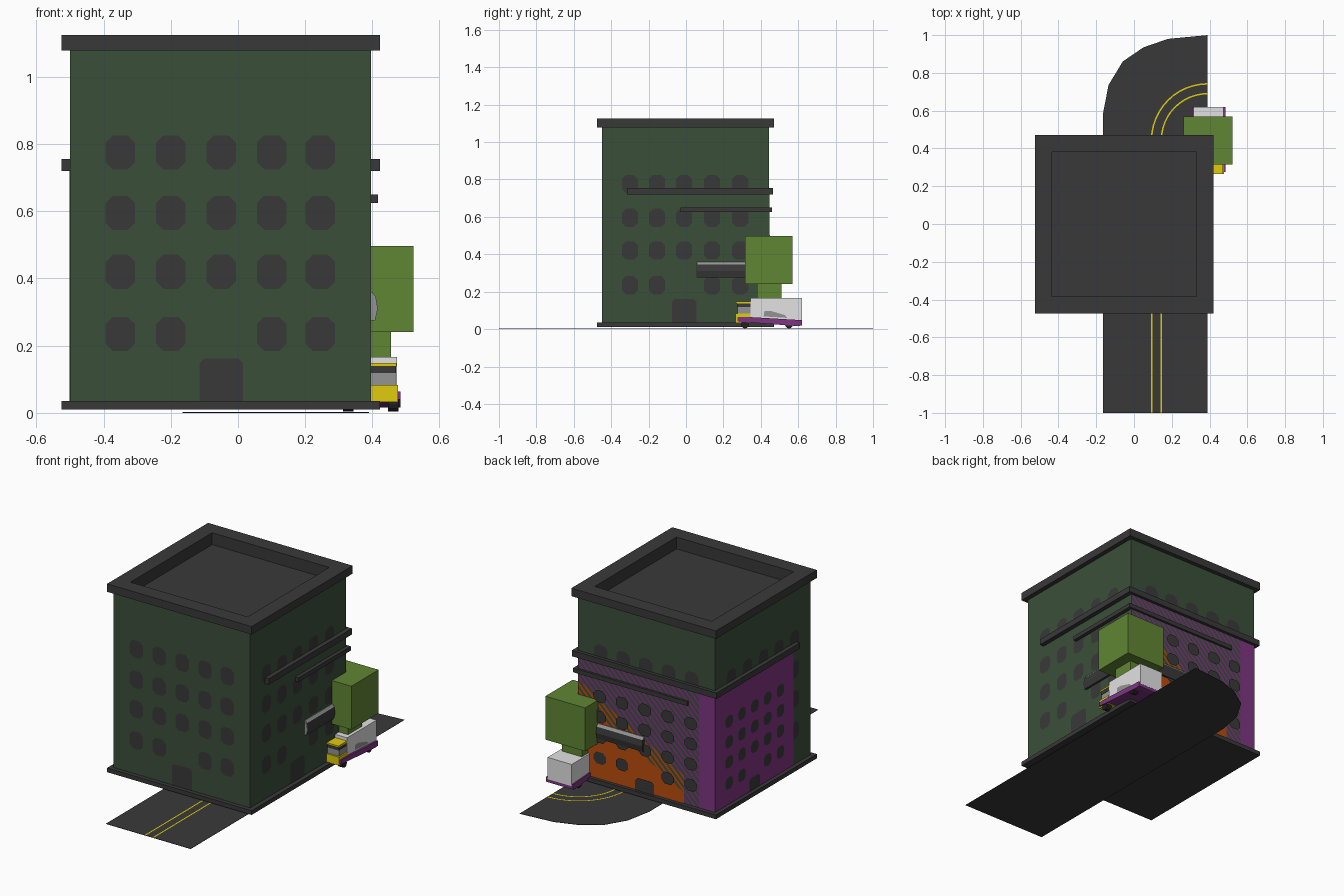
import bpy, bmesh, math
from mathutils import Vector

if "Cube" in bpy.data.objects:
    bpy.data.objects.remove(bpy.data.objects["Cube"])


def mat(name, r, g, b):
    m = bpy.data.materials.new(name)
    lin = [(c / 255 / 12.92) if c < 11 else ((c / 255 + 0.055) / 1.055) ** 2.4 for c in (r, g, b)]
    m.diffuse_color = (*lin, 1)
    m.use_nodes = True
    m.node_tree.nodes["Principled BSDF"].inputs["Base Color"].default_value = m.diffuse_color
    return m


DARK = mat("charcoal", 57, 57, 57)
GREEN = mat("wall_green", 59, 79, 58)
PURPLE = mat("purple", 126, 53, 130)
ORANGE = mat("orange", 186, 76, 14)
LEAF = mat("leaf_green", 96, 134, 52)
YELLOW = mat("yellow", 224, 204, 14)
LIGHT = mat("light_grey", 226, 226, 226)
GREY = mat("mid_grey", 148, 148, 148)
BLACK = mat("black", 32, 32, 32)


def finish(bm, name, material):
    me = bpy.data.meshes.new(name)
    bm.to_mesh(me)
    bm.free()
    me.materials.append(material)
    ob = bpy.data.objects.new(name, me)
    bpy.context.collection.objects.link(ob)
    return ob


def box(name, x0, x1, y0, y1, z0, z1, material, move=None):
    bm = bmesh.new()
    bmesh.ops.create_cube(bm, size=1)
    for v in bm.verts:
        v.co = Vector(((x0, x1)[v.co.x > 0], (y0, y1)[v.co.y > 0], (z0, z1)[v.co.z > 0]))
        if move:
            v.co = move(v.co)
    return finish(bm, name, material)


def flat(name, points, material, direction=(0, 0, 1)):
    bm = bmesh.new()
    f = bm.faces.new([bm.verts.new(p) for p in points])
    f.normal_update()
    if f.normal.dot(Vector(direction)) < 0:
        f.normal_flip()
    return finish(bm, name, material)


def prism(name, profile, a, b, place, material):
    """Extrude a 2D profile from a to b; place(u, v, t) gives the position."""
    bm = bmesh.new()
    f = bm.faces.new([bm.verts.new(place(u, v, a)) for u, v in profile])
    ext = bmesh.ops.extrude_face_region(bm, geom=[f])["geom"]
    shift = Vector(place(0, 0, b)) - Vector(place(0, 0, a))
    bmesh.ops.translate(bm, verts=[e for e in ext if isinstance(e, bmesh.types.BMVert)], vec=shift)
    bmesh.ops.recalc_face_normals(bm, faces=bm.faces)
    return finish(bm, name, material)


def windows(name, axis, sign, pos, cols, rows, w, h, door=None):
    """Chamfered openings on one wall, plus a door in place of the middle low window."""
    bm = bmesh.new()
    n = Vector((sign, 0, 0)) if axis == "x" else Vector((0, sign, 0))

    def face(pts):
        vs = [bm.verts.new((pos, u, z) if axis == "x" else (u, pos, z)) for u, z in pts]
        f = bm.faces.new(vs)
        f.normal_update()
        if f.normal.dot(n) < 0:
            f.normal_flip()

    for i, z in enumerate(rows):
        for j, u in enumerate(cols):
            if door and i == 0 and j == 2:
                continue
            a, b, c = w / 2, h / 2, w * 0.25
            face([(u - a, z - b + c), (u - a + c, z - b), (u + a - c, z - b), (u + a, z - b + c),
                  (u + a, z + b - c), (u + a - c, z + b), (u - a + c, z + b), (u - a, z + b - c)])
    if door:
        u, a, top = cols[2], door[0] / 2, door[1]
        face([(u - a, 0.034), (u + a, 0.034), (u + a, top - 0.015), (u + a - 0.015, top),
              (u - a + 0.015, top), (u - a, top - 0.015)])
    finish(bm, name, DARK)


# Roads with yellow lane lines
box("straight_road", -0.165, 0.39, -1.0, 0.445, 0.0, 0.002, DARK)
curve = [(0.39, 0.445), (0.39, 1.0), (0.18, 0.98), (0.05, 0.935), (-0.06, 0.86),
         (-0.135, 0.735), (-0.165, 0.58), (-0.165, 0.445)]
prism("curved_road", curve, 0.0, 0.002, lambda u, v, t: (u, v, t), DARK)
for x in (0.093, 0.145):
    flat("road_line", [(x - 0.004, -1, 0.003), (x + 0.004, -1, 0.003),
                       (x + 0.004, 0.445, 0.003), (x - 0.004, 0.445, 0.003)], YELLOW)
for r in (0.245, 0.297):
    ang = [math.pi / 2 * (1 + k / 12) for k in range(13)]
    arc = [(0.39 + (r + s) * math.cos(a), 0.445 + (r + s) * math.sin(a), 0.003)
           for s, seq in ((-0.004, ang), (0.004, ang[::-1])) for a in seq]
    flat("curve_line", arc, YELLOW)

# Tall green block with base and recessed roof
box("tall_block", -0.5, 0.395, -0.45, 0.445, 0.03, 1.03, GREEN)
for nm, y in (("front", -0.45), ("back", 0.445)):
    flat(nm + "_upper_wall", [(-0.5, y, 1.03), (0.395, y, 1.03), (0.395, y, 1.08), (-0.5, y, 1.08)],
         GREEN, (0, y, 0))
for nm, x in (("left", -0.5), ("right", 0.395)):
    flat(nm + "_upper_wall", [(x, -0.45, 1.03), (x, 0.445, 1.03), (x, 0.445, 1.08), (x, -0.45, 1.08)],
         GREEN, (x, 0, 0))
box("block_base", -0.525, 0.422, -0.475, 0.47, 0.01, 0.035, DARK)
bm = bmesh.new()
bmesh.ops.create_cube(bm, size=1)
for v in bm.verts:
    v.co = Vector(((-0.525, 0.422)[v.co.x > 0], (-0.475, 0.47)[v.co.y > 0], (1.078, 1.125)[v.co.z > 0]))
top = max(bm.faces, key=lambda f: f.calc_center_median().z)
bmesh.ops.inset_region(bm, faces=[top], thickness=0.09, use_even_offset=True)
rim = bmesh.ops.extrude_face_region(bm, geom=[top])["geom"]
bmesh.ops.translate(bm, verts=[e for e in rim if isinstance(e, bmesh.types.BMVert)], vec=(0, 0, -0.07))
under = [f for f in bm.faces if f == top or abs(f.calc_center_median().z - 1.078) < 1e-4]
if under:
    bmesh.ops.delete(bm, geom=under, context="FACES_ONLY")
finish(bm, "tall_roof", DARK)
for nm, a in (("front", (-0.525, 0.422, -0.475, -0.445)), ("back", (-0.525, 0.422, 0.44, 0.47)),
              ("left", (-0.525, -0.495, -0.475, 0.47)), ("right", (0.39, 0.422, -0.475, 0.47))):
    x0, x1, y0, y1 = a
    flat(nm + "_eave", [(x0, y0, 1.078), (x1, y0, 1.078), (x1, y1, 1.078), (x0, y1, 1.078)],
         DARK, (0, 0, -1))

xs = [-0.35, -0.20, -0.05, 0.10, 0.245]
ys = [-0.30, -0.155, -0.01, 0.14, 0.29]
zs = [0.235, 0.42, 0.595, 0.775]
D = (0.13, 0.162)
windows("front_windows", "y", -1, -0.4515, xs, zs, 0.088, 0.102, D)
windows("right_windows", "x", 1, 0.3965, ys, zs, 0.086, 0.098, D)
windows("left_windows", "x", -1, -0.501, ys, zs, 0.086, 0.098, D)
windows("back_windows", "y", 1, 0.446, xs, zs, 0.088, 0.102, D)

# Middle purple block sharing the back and side walls
box("middle_block", -0.502, 0.394, -0.29, 0.447, 0.034, 0.72, PURPLE)
box("middle_roof", -0.525, 0.422, -0.315, 0.465, 0.72, 0.755, DARK)
low = [0.16, 0.285, 0.405, 0.525]
windows("middle_left_windows", "x", -1, -0.5035, [-0.165, -0.045, 0.075, 0.195, 0.315], low,
        0.068, 0.07, (0.1, 0.11))
windows("middle_back_windows", "y", 1, 0.4565, xs, low, 0.08, 0.07, (0.12, 0.11))

# Green diagonal stripes on the shared back wall
bm = bmesh.new()
bm.faces.new([bm.verts.new(p) for p in ((0.394, 0.448, 0.036), (-0.40, 0.448, 0.036),
                                        (-0.40, 0.448, 0.718), (0.394, 0.448, 0.718))])
STEP = 0.02
for k in range(-56, 19):
    bmesh.ops.bisect_plane(bm, geom=bm.verts[:] + bm.edges[:] + bm.faces[:],
                           plane_co=(k * STEP, 0.448, 0), plane_no=(1, 0, -1))
odd = [f for f in bm.faces
       if math.floor((f.calc_center_median().x - f.calc_center_median().z) / STEP) % 2]
bmesh.ops.delete(bm, geom=odd, context="FACES")
for f in bm.faces:
    f.normal_update()
    if f.normal.y < 0:
        f.normal_flip()
finish(bm, "back_wall_stripes", GREEN)


# Low orange block, back wall leaning out through the stripes
def lean(co):
    if co.y > 0.3:
        co.y = 0.4483 + 0.01 * ((co.x + 0.3) / 0.69 * 0.38 + 0.07 - co.z)
    return co


box("low_block", -0.3, 0.393, 0.0, 0.446, 0.034, 0.625, ORANGE, lean)
box("low_roof", -0.33, 0.417, -0.03, 0.46, 0.625, 0.65, DARK)

# Wedge awnings over the corner shop, with pale top strips and ends
wedge = [(0, 0.275), (0.013, 0.275), (0.021, 0.31), (0.015, 0.345), (0, 0.345)]
strip = [(0, 0.345), (0.015, 0.345), (0.004, 0.36), (0, 0.36)]
for nm, prof, m in (("awning", wedge, DARK), ("awning_top", strip, GREY)):
    prism("right_" + nm, prof, 0.06, 0.42, lambda u, v, t: (0.395 + u, t, v), m)
    prism("back_" + nm, prof, -0.04, 0.37, lambda u, v, t: (t, 0.447 + u, v), m)
prism("right_awning_end", wedge, 0.056, 0.06, lambda u, v, t: (0.395 + u, t, v), GREY)

# Tree
box("tree_crown", 0.262, 0.522, 0.315, 0.57, 0.24, 0.497, LEAF)
box("tree_trunk", 0.325, 0.455, 0.38, 0.51, 0.06, 0.24, LEAF)

# Truck: cargo box, chassis skirt, cab and wheels
side = [(0.345, 0.055), (0.62, 0.038), (0.62, 0.167), (0.345, 0.167)]
prism("cargo_box", side, 0.315, 0.473, lambda u, v, t: (t, u, v), LIGHT)
skirt = [(0.275, 0.04), (0.6, 0.016), (0.619, 0.02), (0.619, 0.048), (0.345, 0.064), (0.275, 0.064)]
prism("truck_skirt", skirt, 0.308, 0.484, lambda u, v, t: (t, u, v), PURPLE)
flat("side_panel", [(0.4745, 0.415, 0.068), (0.4745, 0.54, 0.06), (0.4745, 0.53, 0.075),
                    (0.4745, 0.45, 0.098), (0.4745, 0.42, 0.098)], GREY, (1, 0, 0))
box("cab_body", 0.308, 0.476, 0.265, 0.345, 0.033, 0.083, YELLOW)
box("cab_windscreen", 0.32, 0.468, 0.275, 0.345, 0.083, 0.118, GREY)
box("cab_visor", 0.318, 0.47, 0.272, 0.345, 0.118, 0.138, DARK)
box("cab_roof", 0.316, 0.472, 0.266, 0.345, 0.138, 0.148, YELLOW)
for y in (0.315, 0.55):
    for x in (0.312, 0.446):
        ring = [(y + 0.021 * math.cos(k * math.pi / 6), 0.025 + 0.021 * math.sin(k * math.pi / 6))
                for k in range(12)]
        prism("wheel", ring, x, x + 0.032, lambda u, v, t: (t, u, v), BLACK)
